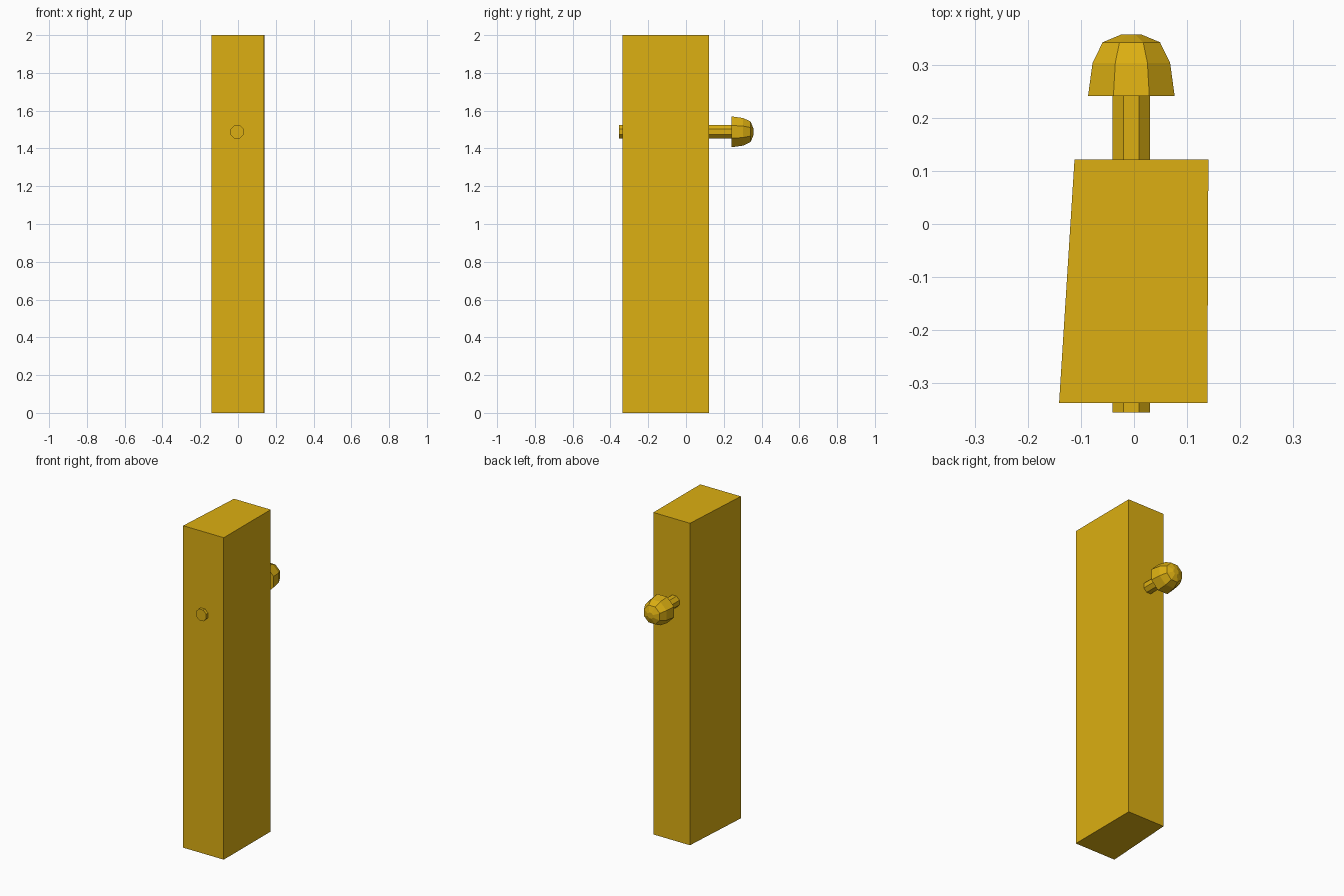
import bpy, bmesh, math

if "Cube" in bpy.data.objects:
    bpy.data.objects.remove(bpy.data.objects["Cube"])

paint = bpy.data.materials.new("golden_yellow")
paint.diffuse_color = (0.72, 0.43, 0.006, 1)
paint.use_nodes = True
paint.node_tree.nodes["Principled BSDF"].inputs["Base Color"].default_value = paint.diffuse_color


def loft(name, rings):
    """Skin a closed solid through rings that have equal point counts."""
    bm = bmesh.new()
    loops = [[bm.verts.new(p) for p in ring] for ring in rings]
    n = len(loops[0])
    for a, b in zip(loops, loops[1:]):
        for i in range(n):
            j = (i + 1) % n
            bm.faces.new((a[i], a[j], b[j], b[i]))
    bm.faces.new(loops[0])
    bm.faces.new(loops[-1])
    bmesh.ops.recalc_face_normals(bm, faces=bm.faces)
    mesh = bpy.data.meshes.new(name)
    bm.to_mesh(mesh)
    bm.free()
    mesh.materials.append(paint)
    obj = bpy.data.objects.new(name, mesh)
    bpy.context.collection.objects.link(obj)
    return obj


def octagon(y, apothem, cx=-0.005, cz=1.488):
    """Eight-sided ring around the y axis with flats facing x and z."""
    r = apothem / math.cos(math.pi / 8)
    angles = [math.pi / 8 + k * math.pi / 4 for k in range(8)]
    return [(cx + r * math.cos(a), y, cz + r * math.sin(a)) for a in angles]


# Slightly tapered upright post
outline = [(-0.141, -0.337), (0.138, -0.337), (0.14, 0.121), (-0.112, 0.121)]
loft("post", [[(x, y, z) for x, y in outline] for z in (0, 2)])

# Pin running through the post
loft("pin", [octagon(-0.355, 0.035), octagon(0.245, 0.035)])

# Domed knob on the back end of the pin
profile = [(0.241, 0.0815), (0.303, 0.073), (0.342, 0.054), (0.357, 0.018)]
loft("knob", [octagon(y, r) for y, r in profile])
